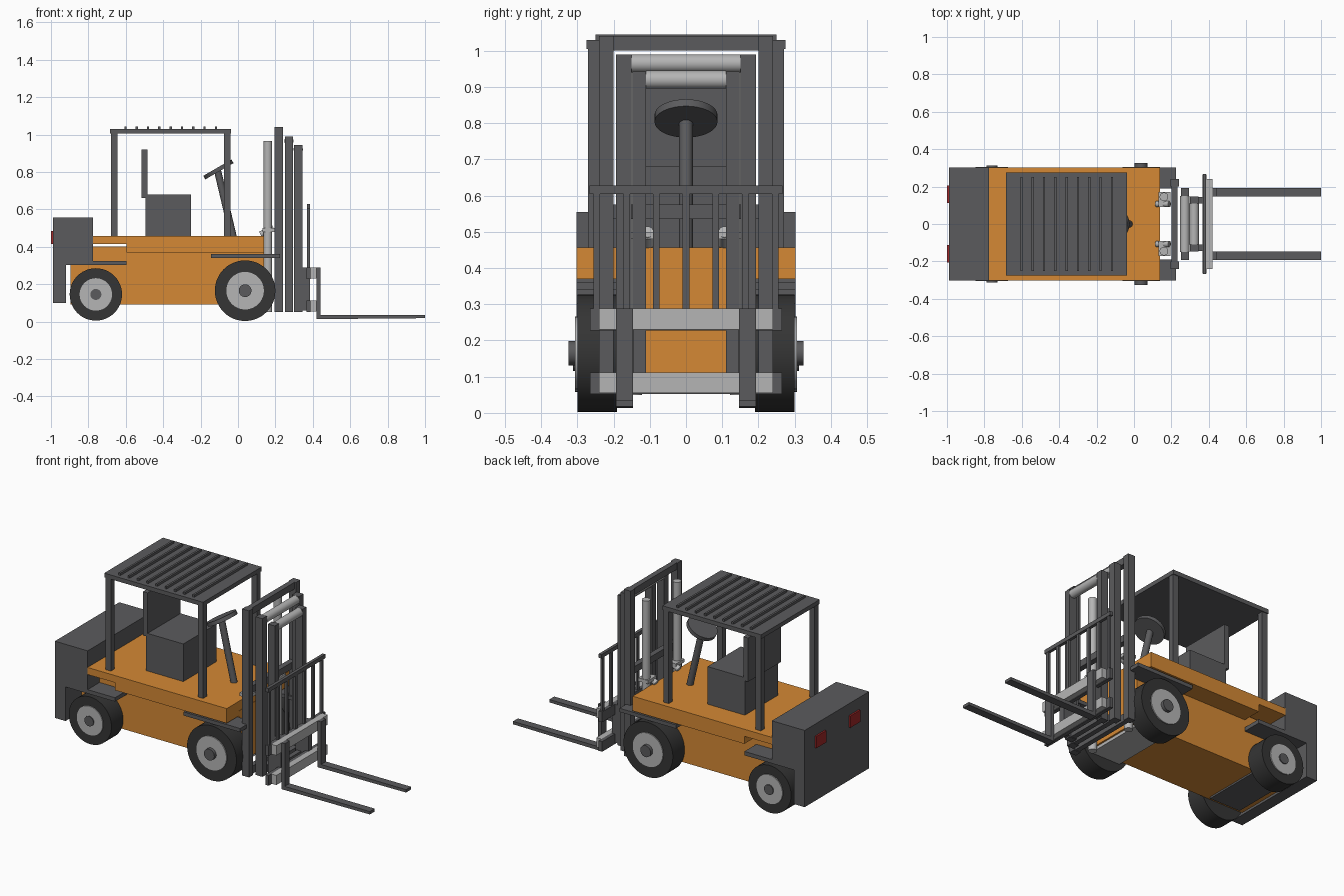
import bpy, bmesh, math
from mathutils import Vector

if "Cube" in bpy.data.objects:
    bpy.data.objects.remove(bpy.data.objects["Cube"])


def mat(name, col):
    m = bpy.data.materials.new(name)
    m.diffuse_color = (*col, 1)
    m.use_nodes = True
    m.node_tree.nodes["Principled BSDF"].inputs["Base Color"].default_value = m.diffuse_color
    return m


ORANGE = mat("orange_paint", (0.66, 0.25, 0.035))
DARK = mat("dark_steel", (0.105, 0.105, 0.11))
RUBBER = mat("rubber", (0.035, 0.035, 0.035))
LIGHT = mat("light_steel", (0.46, 0.46, 0.46))
RED = mat("red_lens", (0.35, 0.02, 0.02))


def finish(name, bm, m):
    bmesh.ops.recalc_face_normals(bm, faces=bm.faces)
    me = bpy.data.meshes.new(name)
    bm.to_mesh(me)
    bm.free()
    me.materials.append(m)
    ob = bpy.data.objects.new(name, me)
    bpy.context.collection.objects.link(ob)
    return ob


def box(name, x, y, z, m=DARK):
    bm = bmesh.new()
    bmesh.ops.create_cube(bm, size=1)
    for v in bm.verts:
        for i, r in enumerate((x, y, z)):
            v.co[i] = r[0] if v.co[i] < 0 else r[1]
    return finish(name, bm, m)


def pair(name, x, y, z, m=DARK):
    box(name + "_left", x, y, z, m)
    box(name + "_right", x, (-y[1], -y[0]), z, m)


def rod(name, a, b, r, m=DARK, n=32):
    a, b = Vector(a), Vector(b)
    bm = bmesh.new()
    bmesh.ops.create_cone(bm, cap_ends=True, segments=n, radius1=r, radius2=r, depth=(b - a).length)
    q = (b - a).to_track_quat('Z', 'Y')
    for v in bm.verts:
        v.co = q @ v.co + (a + b) / 2
    for f in bm.faces:
        f.smooth = len(f.verts) == 4
    ob = finish(name, bm, m)
    for e in ob.data.edges:
        e.use_edge_sharp = abs((ob.data.vertices[e.vertices[0]].co
                                - ob.data.vertices[e.vertices[1]].co).length - (b - a).length) > 1e-4
    return ob


def profile(name, pts, y0, y1, m):
    # side profile in x/z, extruded along y
    bm = bmesh.new()
    f = bm.faces.new([bm.verts.new((x, y0, z)) for x, z in pts])
    r = bmesh.ops.extrude_face_region(bm, geom=[f])
    for v in r["geom"]:
        if isinstance(v, bmesh.types.BMVert):
            v.co.y = y1
    return finish(name, bm, m)


# chassis and deck
profile("chassis", [(-.895, .09), (.14, .09), (.14, .40), (-.775, .40), (-.775, .32), (-.895, .32)],
        -.19, .19, ORANGE)
profile("deck", [(-.775, .415), (-.595, .415), (-.595, .37), (.138, .37), (.138, .457), (-.775, .457)],
        -.303, .303, ORANGE)
box("front_axle_housing", (-.06, .13), (-.19, .19), (.072, .1), LIGHT)
box("rear_axle_plate", (-.86, -.66), (-.17, .17), (.08, .1))

# counterweight with tail lights
profile("counterweight", [(-.99, .10), (-.92, .10), (-.92, .32), (-.775, .32), (-.775, .555), (-.99, .555)],
        -.302, .302, DARK)
pair("tail_light", (-1.0, -.98), (.112, .205), (.415, .485), RED)

# fenders
pair("front_fender", (-.145, .225), (.19, .302), (.34, .362))
pair("rear_fender", (-.92, -.595), (.19, .302), (.302, .325))

# wheels with rim and axle hub
for label, x, z, r in (("front", .038, .165, .162), ("rear", -.76, .145, .14)):
    for side, s in (("left", 1), ("right", -1)):
        n = f"{label}_{side}_"
        rod(n + "tire", (x, s * .19, z), (x, s * .30, z), r, RUBBER, 48)
        rod(n + "rim", (x, s * .2, z), (x, s * .306, z), r * .62, LIGHT, 40)
        rod(n + "hub", (x, s * .2, z), (x, s * (.325 if label == "front" else .312), z), r * .21, DARK)

# overhead guard
pair("guard_rear_post", (-.68, -.645), (.235, .27), (.45, 1.01))
pair("guard_front_post", (-.075, -.04), (.235, .27), (.45, 1.01))
box("guard_roof", (-.685, -.037), (-.275, .275), (1.005, 1.03))
for i in range(9):
    x = -.602 + i * .0605
    box(f"roof_rib_{i}", (x - .006, x + .006), (-.25, .25), (1.025, 1.044))

# seat and steering
box("seat", (-.495, -.25), (-.155, .155), (.45, .68))
box("seat_back", (-.515, -.485), (-.155, .155), (.66, .92))
rod("steering_column", (-.025, 0, .45), (-.11, 0, .81), .019, DARK, 16)
c, ax = Vector((-.105, 0, .813)), Vector((-.5, 0, .866))
rod("steering_wheel", c - ax * .011, c + ax * .011, .087)

# three nested mast stages: rails and crossbars
for n, x, y, top in (("outer", (.195, .24), (.2, .24), 1.04),
                     ("middle", (.25, .295), (.15, .193), .99),
                     ("inner", (.30, .345), (.11, .148), .943)):
    pair(n + "_mast_rail", x, y, (.052, top))
    box(n + "_mast_bottom_bar", (x[0] + .008, x[1] - .008), (-y[1], y[1]), (.055, .1))
box("outer_mast_top_bar", (.2, .232), (-.24, .24), (1.0, 1.04))
box("outer_mast_middle_bar", (.2, .232), (-.2, .2), (.535, .575))
rod("middle_mast_roller", (.272, -.15, .965), (.272, .15, .965), .025, LIGHT)
rod("inner_mast_roller", (.322, -.11, .92), (.322, .11, .92), .025, LIGHT)

# lift cylinders and tilt cylinders
for side, s in (("left", 1), ("right", -1)):
    rod(f"lift_cylinder_{side}", (.16, s * .145, .05), (.16, s * .145, .965), .023, LIGHT)
    rod(f"tilt_cylinder_{side}", (.12, s * .107, .465), (.19, s * .107, .5), .017, LIGHT, 20)
    box(f"lift_bracket_{side}", (.13, .195), tuple(sorted((s * .09, s * .17))), (.48, .5), LIGHT)

# carriage, load backrest and forks
for n, z in (("lower", (.055, .112)), ("upper", (.23, .288))):
    box(n + "_carriage_bar", (.385, .42), (-.24, .24), z, LIGHT)
    box(n + "_carriage_back", (.365, .387), (-.265, .265), (z[0] - .003, z[1]))
pair("carriage_plate", (.345, .385), (.11, .145), (.06, .288))
box("backrest_top_bar", (.368, .386), (-.267, .267), (.605, .628))
for i in range(-3, 4):
    box(f"backrest_bar_{i + 3}", (.37, .384), (i * .082 - .009, i * .082 + .009), (.28, .61))
for side, s in (("left", 1), ("right", -1)):
    profile(f"fork_{side}", [(.42, .013), (1.0, .018), (1.0, .035), (.442, .035), (.442, .288), (.42, .288)],
            s * .147, s * .193, DARK)
